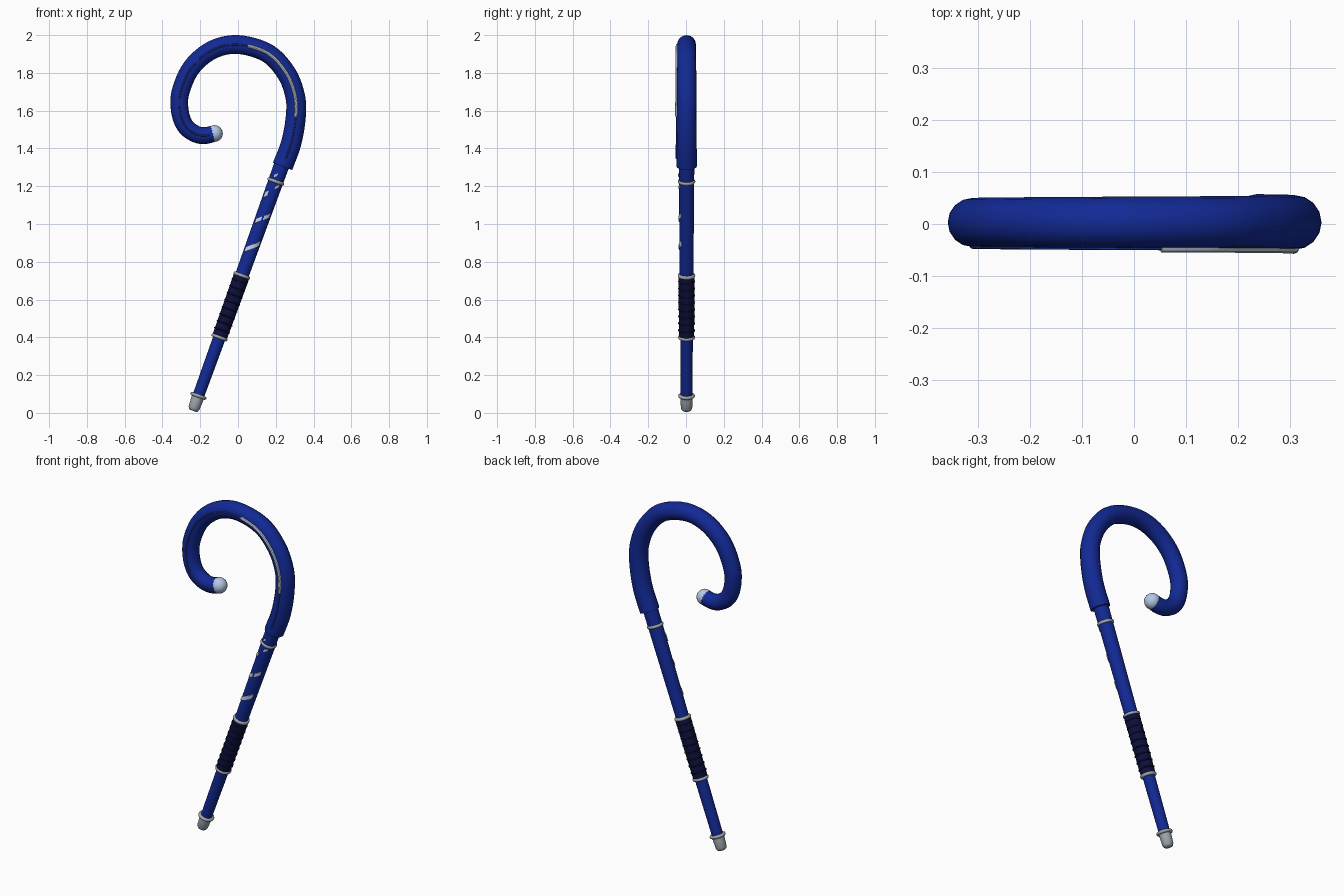
import bpy, bmesh, math
from mathutils import Vector

if "Cube" in bpy.data.objects:
    bpy.data.objects.remove(bpy.data.objects["Cube"])

def material(name, rgb):
    m = bpy.data.materials.new(name)
    m.diffuse_color = (*rgb, 1)
    m.use_nodes = True
    m.node_tree.nodes["Principled BSDF"].inputs["Base Color"].default_value = m.diffuse_color
    return m

BLUE = material("royal blue", (0.006, 0.022, 0.30))
SEAM = material("seam blue", (0.02, 0.05, 0.36))
NAVY = material("dark navy", (0.004, 0.005, 0.045))
SILVER = material("silver", (0.34, 0.38, 0.42))
PALE = material("pale silver", (0.55, 0.63, 0.74))
ICE = material("ice blue", (0.50, 0.62, 0.85))

Y0 = 0.003
TILT = math.atan(0.361)
AXIS = Vector((math.sin(TILT), 0, math.cos(TILT)))
SIDE = Vector((math.cos(TILT), 0, -math.sin(TILT)))
FRONT = Vector((0, -1, 0))

def on_axis(z):
    """Point on the leaning shaft at height z."""
    return Vector((0.20 + (z - 1.225) * 0.361, Y0, z))

def finish(name, bm, mat, angle=40):
    bmesh.ops.recalc_face_normals(bm, faces=bm.faces)
    me = bpy.data.meshes.new(name)
    bm.to_mesh(me)
    bm.free()
    me.materials.append(mat)
    ob = bpy.data.objects.new(name, me)
    bpy.context.collection.objects.link(ob)
    bpy.ops.object.select_all(action='DESELECT')
    ob.select_set(True)
    bpy.context.view_layer.objects.active = ob
    bpy.ops.object.shade_smooth_by_angle(angle=math.radians(angle))
    return ob

def tube(name, pts, radii, mat, sides=16):
    """Capped tube through points lying in an x-z plane."""
    bm = bmesh.new()
    rings = []
    for i, (p, r) in enumerate(zip(pts, radii)):
        t = (pts[min(i + 1, len(pts) - 1)] - pts[max(i - 1, 0)]).normalized()
        u = Vector((t.z, 0, -t.x))
        rings.append([bm.verts.new(p + r * (math.cos(a) * u + math.sin(a) * FRONT))
                      for a in (2 * math.pi * k / sides for k in range(sides))])
    for a, b in zip(rings, rings[1:]):
        for k in range(sides):
            j = (k + 1) % sides
            bm.faces.new((a[k], a[j], b[j], b[k]))
    bm.faces.new(rings[0])
    bm.faces.new(rings[-1])
    return finish(name, bm, mat)

def turned(name, profile, mat, sides=24):
    """Turned part on the leaning shaft from (height, radius) pairs."""
    return tube(name, [on_axis(z) for z, r in profile], [r for z, r in profile], mat, sides)

def ring(name, z, major, minor):
    bpy.ops.mesh.primitive_torus_add(major_radius=major, minor_radius=minor, major_segments=28,
                                     minor_segments=10, location=on_axis(z), rotation=(0, TILT, 0))
    ob = bpy.context.object
    ob.name = name
    ob.data.materials.append(SILVER)
    bpy.ops.object.shade_smooth()

def shaft_radius(z):
    return 0.030 + 0.011 * z / 1.3

def band(name, z, a0, a1, width):
    """Thin slanted plate wrapped on the front of the shaft."""
    bm = bmesh.new()
    n, grid = 6, []
    for i in range(n + 1):
        a = math.radians(a0 + (a1 - a0) * i / n)
        out = math.sin(a) * SIDE + math.cos(a) * FRONT
        row = []
        for h in (-width / 2, width / 2):
            for lift in (-0.003, 0.004):
                row.append(bm.verts.new(on_axis(z) + (a * 0.034 + h) * AXIS
                                        + (shaft_radius(z) + lift) * out))
        grid.append(row)
    for a, b in zip(grid, grid[1:]):
        for j, k in ((0, 1), (1, 3), (3, 2), (2, 0)):
            bm.faces.new((a[j], a[k], b[k], b[j]))
    for r in (grid[0], grid[-1]):
        bm.faces.new((r[0], r[1], r[3], r[2]))
    finish(name, bm, PALE, 30)

def smooth_path(ctrl, steps=6):
    """Catmull-Rom curve through (x, z) control points."""
    p = [Vector((x, Y0, z)) for x, z in ctrl]
    p = [2 * p[0] - p[1]] + p + [2 * p[-1] - p[-2]]
    out = []
    for i in range(1, len(p) - 2):
        a, b, c, d = p[i - 1:i + 3]
        for s in range(steps):
            t = s / steps
            out.append(0.5 * (2 * b + (c - a) * t + (2 * a - 5 * b + 4 * c - d) * t * t
                              + (3 * b - a - 3 * c + d) * t ** 3))
    return out + [p[-2]]

# Shaft
turned("shaft", [(z, shaft_radius(z)) for z in (0.07, 0.4, 0.73, 1.0, 1.34)], BLUE)

# Foot ferrule with a rounded end
turned("foot_ferrule", [(0.011, 0.018), (0.015, 0.025), (0.026, 0.030), (0.06, 0.032), (0.095, 0.033)], SILVER)

# Grip with raised ribs
turned("grip", [(0.40, 0.040), (0.73, 0.043)], NAVY)
for i in range(8):
    z = 0.437 + i * 0.037
    turned(f"grip_rib_{i + 1}", [(z - 0.004, 0.041), (z - 0.002, 0.0445), (z + 0.002, 0.0445),
                                 (z + 0.004, 0.041)], NAVY)

# Silver collars
for name, z, major in (("foot_ring", 0.09, 0.035), ("grip_lower_ring", 0.40, 0.036),
                       ("grip_upper_ring", 0.727, 0.037), ("hook_ring", 1.225, 0.037)):
    ring(name, z, major, 0.0095)

# Hook
ctrl = [(0.236, 1.305), (0.282, 1.43), (0.306, 1.57), (0.302, 1.68), (0.255, 1.80), (0.155, 1.905),
        (0.0, 1.95), (-0.135, 1.922), (-0.245, 1.83), (-0.304, 1.70), (-0.308, 1.60), (-0.28, 1.52),
        (-0.225, 1.477), (-0.175, 1.468), (-0.125, 1.479)]
path = smooth_path(ctrl)
last = len(path) - 1
radii = [0.055 - 0.013 * i / last if i < 24 else 0.052 - 0.008 * i / last for i in range(last + 1)]
radii = [0.0545 - 0.011 * (i / last) for i in range(last + 1)]
tube("hook", path, radii, BLUE)

# Hook tip ball
bpy.ops.mesh.primitive_uv_sphere_add(radius=0.0445, segments=20, ring_count=12, location=path[-1])
ball = bpy.context.object
ball.name = "hook_tip_ball"
ball.data.materials.append(ICE)
bpy.ops.object.shade_smooth()

# Front seam and bright inlay following the hook
def front_line(name, i0, i1, r, lift, mat):
    pts = [path[i] + (radii[i] + lift) * FRONT for i in range(i0, i1 + 1)]
    tube(name, pts, [r] * len(pts), mat, 8)

front_line("hook_seam", 2, last - 3, 0.0045, -0.001, SEAM)
front_line("hook_inlay", 12, 34, 0.0095, -0.002, PALE)

# Slanted plates on the front of the shaft
for i, (z, a0, a1, w) in enumerate([(0.88, -50, 48, 0.026), (1.03, -44, -6, 0.024), (1.03, 6, 46, 0.024),
                                    (1.17, -50, -22, 0.030), (1.19, 8, 34, 0.016),
                                    (1.262, -24, -4, 0.014)]):
    band(f"shaft_plate_{i + 1}", z, a0, a1, w)
